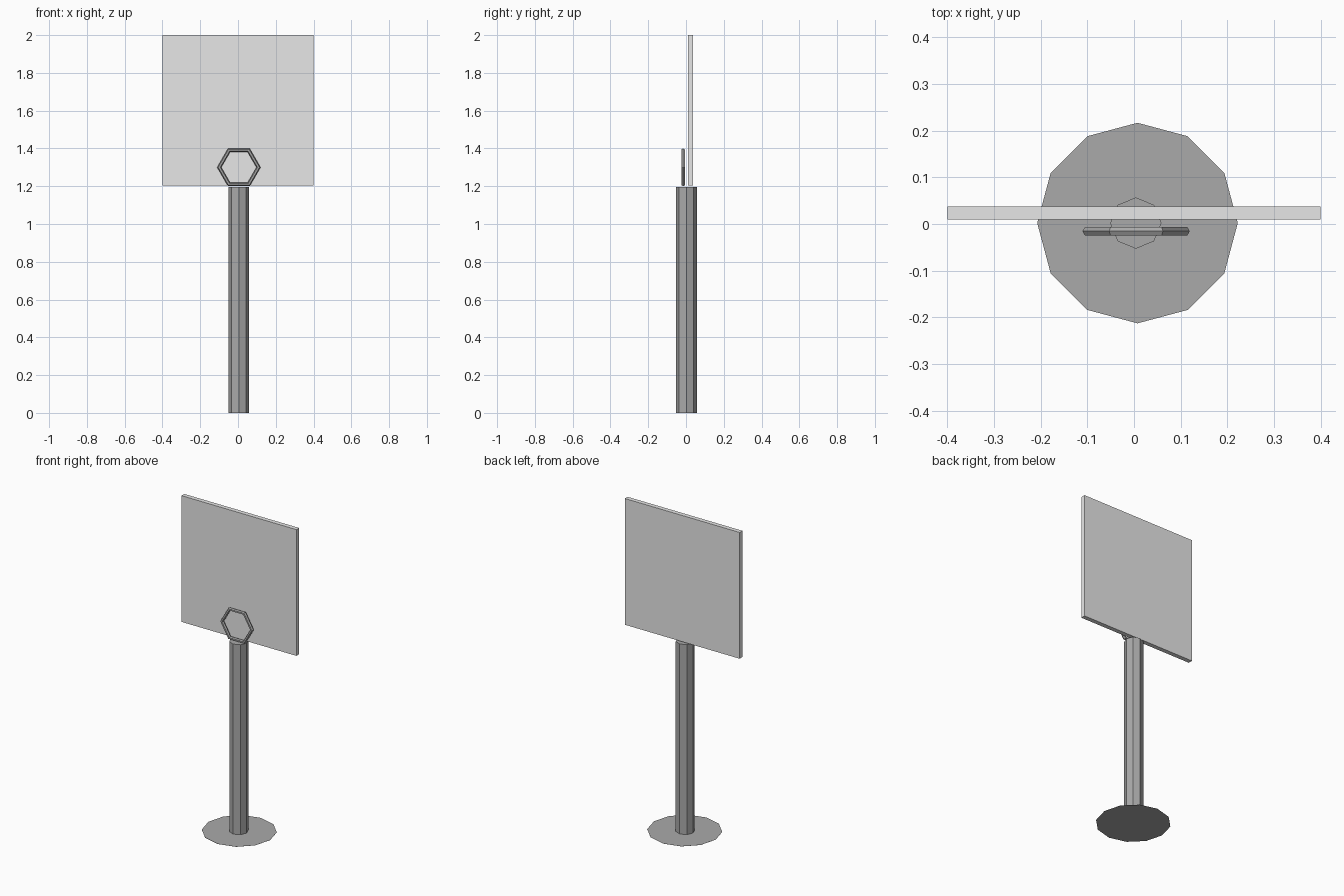
import bpy
import math

if "Cube" in bpy.data.objects:
    bpy.data.objects.remove(bpy.data.objects["Cube"])


def material(name, value):
    m = bpy.data.materials.new(name)
    m.diffuse_color = (value, value, value, 1)
    m.use_nodes = True
    m.node_tree.nodes["Principled BSDF"].inputs["Base Color"].default_value = m.diffuse_color
    return m


light = material("light grey", 0.8)
dark = material("mid grey", 0.4)


def finish(name, mat):
    ob = bpy.context.object
    ob.name = name
    ob.data.materials.append(mat)
    return ob


def cylinder(name, sides, radius, z0, z1, x, y):
    bpy.ops.mesh.primitive_cylinder_add(
        vertices=sides, radius=radius, depth=z1 - z0,
        location=(x, y, (z0 + z1) / 2))
    return finish(name, dark)


# paper-thin twelve-sided foot
cylinder("base_disc", 12, 0.215, 0.0, 0.0005, 0.0075, 0.002)

# eight-sided post
cylinder("pole", 8, 0.055, 0.0005, 1.197, 0.004, 0.002)

# square board, slightly behind the post axis
bpy.ops.mesh.primitive_cube_add(size=1, location=(0, 0.0235, 1.6025))
board = finish("backboard", light)
board.scale = (0.8, 0.028, 0.795)

# six-sided ring standing upright in front of the board
bpy.ops.mesh.primitive_torus_add(
    major_segments=6, minor_segments=6, major_radius=0.104,
    minor_radius=0.011, location=(0.0045, -0.0155, 1.3),
    rotation=(math.pi / 2, 0, 0))
finish("hoop", dark)
